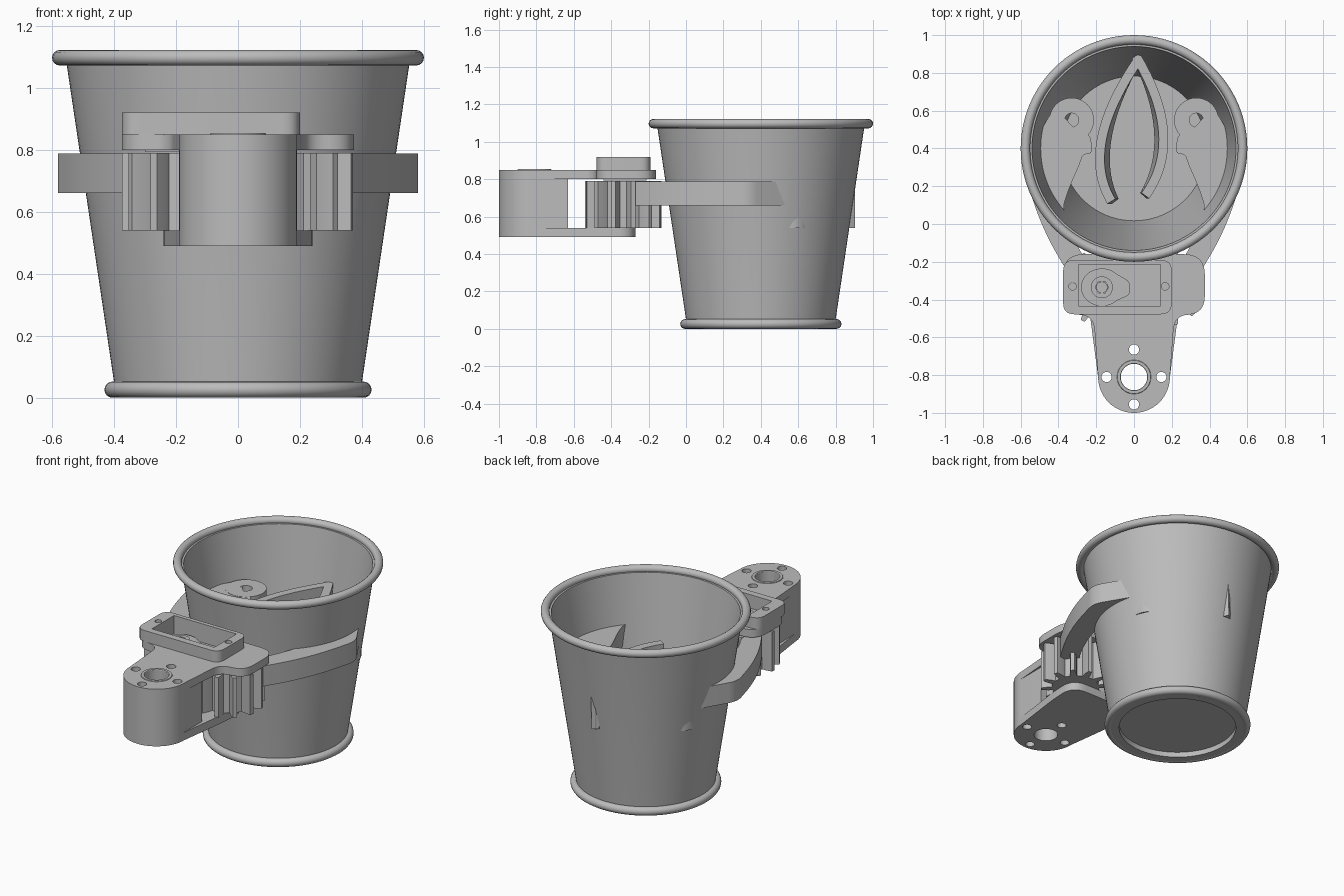
import bpy, bmesh, math
from mathutils import Vector

cube = bpy.data.objects.get("Cube")
if cube:
    bpy.data.objects.remove(cube, do_unlink=True)

grey = bpy.data.materials.new("grey_plastic")
grey.use_nodes = True
grey.diffuse_color = (0.5, 0.5, 0.5, 1)
bsdf = next(n for n in grey.node_tree.nodes if n.type == 'BSDF_PRINCIPLED')
bsdf.inputs["Base Color"].default_value = (0.5, 0.5, 0.5, 1)


def finish(ob, angle=30):
    """Select, assign the material and smooth rounded surfaces."""
    bpy.ops.object.select_all(action='DESELECT')
    ob.select_set(True)
    bpy.context.view_layer.objects.active = ob
    if ob.type == 'CURVE':
        bpy.ops.object.convert(target='MESH')
        ob = bpy.context.object
    bm = bmesh.new()
    bm.from_mesh(ob.data)
    bmesh.ops.remove_doubles(bm, verts=bm.verts, dist=0.0001)
    bmesh.ops.recalc_face_normals(bm, faces=bm.faces)
    bm.to_mesh(ob.data)
    bm.free()
    ob.data.materials.clear()
    ob.data.materials.append(grey)
    bpy.ops.object.shade_smooth_by_angle(angle=math.radians(angle))
    return ob


def prism(name, outlines, z0, z1):
    """Extruded flat outline; further outlines inside the first become holes."""
    cu = bpy.data.curves.new(name, 'CURVE')
    cu.dimensions = '2D'
    cu.fill_mode = 'BOTH'
    cu.extrude = (z1 - z0) / 2
    for pts in outlines:
        sp = cu.splines.new('POLY')
        sp.points.add(len(pts) - 1)
        for p, q in zip(sp.points, pts):
            p.co = (q[0], q[1], 0, 1)
        sp.use_cyclic_u = True
    ob = bpy.data.objects.new(name, cu)
    bpy.context.collection.objects.link(ob)
    ob.location.z = (z0 + z1) / 2
    return finish(ob)


def circle(x, y, r, n=32):
    return [(x + r * math.cos(2 * math.pi * i / n), y + r * math.sin(2 * math.pi * i / n))
            for i in range(n)]


def rounded(corners, n=8):
    """Fillet each (x, y, radius) corner with a quadratic arc."""
    out = []
    for i, (x, y, r) in enumerate(corners):
        p = Vector((x, y))
        if r == 0:
            out.append(p)
            continue
        a = p + (Vector(corners[i - 1][:2]) - p).normalized() * r
        b = p + (Vector(corners[(i + 1) % len(corners)][:2]) - p).normalized() * r
        for k in range(n + 1):
            t = k / n
            out.append(a * (1 - t) ** 2 + p * 2 * t * (1 - t) + b * t * t)
    return out


def mirrored(half):
    """Close a right-hand outline symmetrically about x = 0."""
    return half + [(-x, y, r) for x, y, r in reversed(half)]


def box(x0, x1, y0, y1, r=0):
    return rounded([(x0, y0, r), (x1, y0, r), (x1, y1, r), (x0, y1, r)])


def lathe(name, profile, y, n=96):
    bm = bmesh.new()
    vs = [bm.verts.new((r, 0, z)) for r, z in profile]
    es = [bm.edges.new(e) for e in zip(vs, vs[1:])]
    bmesh.ops.spin(bm, geom=vs + es, cent=(0, 0, 0), axis=(0, 0, 1),
                   angle=2 * math.pi, steps=n)
    me = bpy.data.meshes.new(name)
    bm.to_mesh(me)
    bm.free()
    ob = bpy.data.objects.new(name, me)
    bpy.context.collection.objects.link(ob)
    ob.location.y = y
    return finish(ob)


def ring(name, major, minor, z, y):
    bpy.ops.mesh.primitive_torus_add(location=(0, y, z), major_radius=major, minor_radius=minor,
                                     major_segments=96, minor_segments=16)
    ob = bpy.context.object
    ob.name = name
    return finish(ob, 60)


# Cup: tapered wall, floor, recessed foot and rolled rims
CUP_Y = 0.4
lathe("cup_body", [(0, 0.035), (0.345, 0.035), (0.345, 0.002), (0.395, 0.002), (0.40, 0.05),
                   (0.555, 1.09), (0.54, 1.09), (0.383, 0.06), (0, 0.06)], CUP_Y)
ring("cup_rim", 0.575, 0.025, 1.097, CUP_Y)
ring("cup_base_ring", 0.405, 0.026, 0.026, CUP_Y)

# Mount: solid front block between two plates, all drilled through
MY = -0.81
bolts = [circle(0, MY, 0.07)] + [circle(dx, MY + dy, 0.027, 20) for dx, dy in
                                 ((0.145, 0), (-0.145, 0), (0, 0.145), (0, -0.145))]
nose = [(0.19 * math.sin(a), MY - 0.19 * math.cos(a), 0)
        for a in (math.pi * i / 32 for i in range(1, 17))]
nose.insert(0, (0.004, -1, 0))
pocket = box(-0.295, 0.14, -0.435, -0.215)
servo_holes = [circle(x, -0.33, 0.02, 16) for x in (-0.325, 0.165)]
prism("mount_block", [rounded(mirrored(nose + [(0.19, -0.63, 0)]))] + bolts, 0.535, 0.805)
prism("bottom_plate", [rounded(mirrored(nose + [(0.24, -0.43, 0.08), (0.24, -0.27, 0.1)]))]
      + bolts, 0.49, 0.54)
top_edge = nose + [(0.215, -0.48, 0.08), (0.375, -0.48, 0.1), (0.375, -0.16, 0.11)]
prism("top_plate", [rounded(mirrored(top_edge)), pocket] + bolts + servo_holes, 0.80, 0.85)
lathe("mount_collar", [(0.07, 0.85), (0.072, 0.854), (0.088, 0.854), (0.09, 0.85)], MY, 48)

# Servo frame with its pocket floor and output horn
SX, SY = -0.17, -0.335
prism("servo_frame", [box(-0.375, 0.2, -0.478, -0.19, 0.06), pocket] + servo_holes, 0.85, 0.92)
prism("servo_pocket_floor", [box(-0.30, 0.145, -0.44, -0.21)], 0.793, 0.802)
horn = [(SX + 0.11 * math.cos(a), SY + 0.1 * math.sin(a), 0)
        for a in (math.radians(45 + 10 * i) for i in range(28))]
prism("servo_horn", [rounded(horn + [(-0.02, SY - 0.04, 0.03), (-0.02, SY + 0.03, 0.03)])],
      0.80, 0.835)
prism("servo_horn_hub", [circle(SX, SY, 0.058), circle(SX, SY, 0.035, 6)], 0.83, 0.85)
prism("servo_horn_screw", [circle(SX, SY, 0.03, 24)], 0.83, 0.845)


def gear(x, y, teeth, phase):
    pts = []
    for i in range(teeth):
        for frac, r in ((-0.27, 0.14), (-0.22, 0.165), (-0.11, 0.205),
                        (0.11, 0.205), (0.22, 0.165), (0.27, 0.14)):
            a = 2 * math.pi * (i + frac + phase) / teeth
            pts.append((x + r * math.cos(a), y + r * math.sin(a)))
    return pts


# Gripper sides: gear, bowed arm and finger pivot
for side, s in (("left", 1), ("right", -1)):
    prism(side + "_gear", [gear(s * 0.17, SY, 12, 0.5 if s > 0 else 0)], 0.54, 0.79)
    arm = [(0.19, -0.30, 0), (0.33, -0.29, 0.03), (0.45, -0.09, 0.1), (0.53, 0.10, 0.1),
           (0.592, 0.33, 0.06), (0.42, 0.62, 0.06), (0.31, 0.50, 0), (0.23, 0.47, 0.03),
           (0.22, 0.37, 0.03), (0.27, 0.37, 0.02), (0.29, 0.31, 0.04), (0.34, 0.20, 0.06),
           (0.38, 0.08, 0.05), (0.30, -0.12, 0.08)]
    hole = circle(s * 0.33, 0.55, 0.037, 24)
    outline = rounded([(s * x, y, r) for x, y, r in arm])
    prism(side + "_arm", [outline], 0.66, 0.788)
    prism(side + "_finger_pivot", [circle(s * 0.33, 0.55, 0.118, 40), hole], 0.54, 0.79)


def finger(name, start, control, end, width):
    a, c, b = Vector(start), Vector(control), Vector(end)
    left, right = [], []
    for i in range(25):
        t = i / 24
        p = a * (1 - t) ** 2 + c * 2 * t * (1 - t) + b * t * t
        d = ((c - a) * (1 - t) + (b - c) * t).normalized() * width / 2
        left.append((p.x - d.y, p.y + d.x))
        right.append((p.x + d.y, p.y - d.x))
    ob = prism(name, [left + right[::-1]], 0.54, 0.79)
    # Lean the lower edge inwards
    for v in ob.data.vertices:
        if v.co.z < 0:
            v.co.x *= 0.82


# Curved fingers meeting in a tip that pierces the back of the cup
finger("right_finger", (0.03, 0.88), (-0.295, 0.41), (-0.12, 0.12), 0.05)
finger("left_finger", (0.01, 0.89), (0.275, 0.45), (0.06, 0.15), 0.05)
